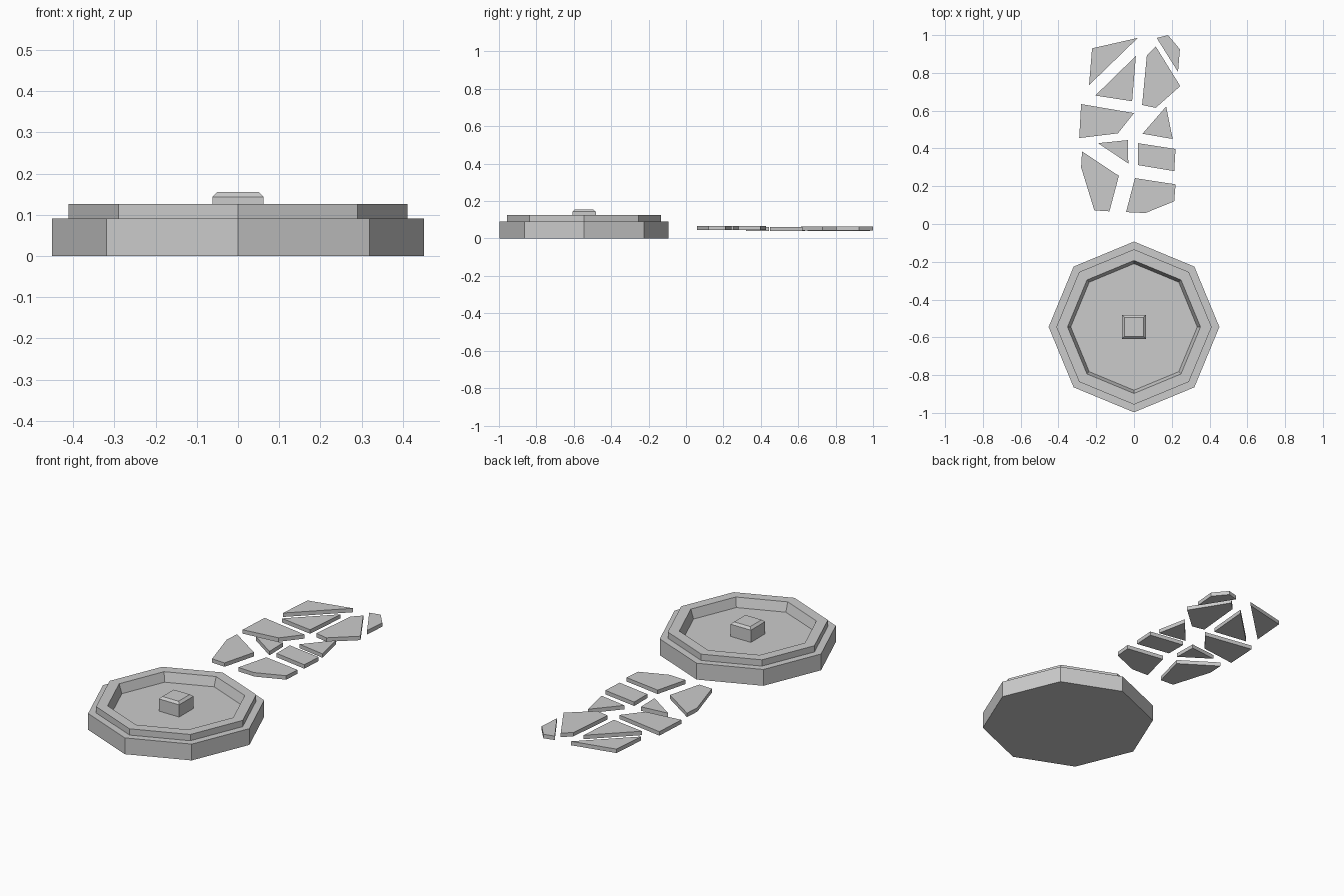
import bpy, math

if "Cube" in bpy.data.objects:
    bpy.data.objects.remove(bpy.data.objects["Cube"])

def make(name, verts, faces):
    mesh = bpy.data.meshes.new(name)
    mesh.from_pydata(verts, [], faces)
    mesh.update()
    ob = bpy.data.objects.new(name, mesh)
    bpy.context.collection.objects.link(ob)
    return ob

def stacked_rings(name, profile, n, start, centre):
    """Join n-sided rings given as (radius, z), capped at both ends."""
    verts = [(centre[0] + r * math.cos(start + math.tau * i / n),
              centre[1] + r * math.sin(start + math.tau * i / n), z)
             for r, z in profile for i in range(n)]
    faces = [tuple(range(n))[::-1]]
    for k in range(len(profile) - 1):
        for i in range(n):
            j = (i + 1) % n
            faces.append((k*n + i, k*n + j, (k+1)*n + j, (k+1)*n + i))
    last = (len(profile) - 1) * n
    faces.append(tuple(range(last, last + n)))
    return make(name, verts, faces)

CENTRE = (0, -0.545)

# Octagonal basin with stepped rim and sunken floor
stacked_rings("basin", [(0.452, 0), (0.452, 0.091), (0.411, 0.091),
                        (0.411, 0.126), (0.352, 0.126), (0.335, 0.075)],
              8, 0, CENTRE)

# Square pedestal with chamfered top
d = math.sqrt(2)
stacked_rings("pedestal", [(0.0625 * d, 0.075), (0.0625 * d, 0.143),
                           (0.05 * d, 0.155)], 4, math.pi / 4, CENTRE)

# Irregular paving stones: top height, outline
stones = [
    (0.062, [(-.222, .93), (.02, .985), (-.238, .735)]),
    (0.062, [(.01, .89), (-.01, .65), (-.205, .68)]),
    (0.064, [(.12, .985), (.18, 1.0), (.243, .925), (.233, .805)]),
    (0.064, [(.115, .94), (.245, .73), (.115, .615), (.043, .63), (.068, .893)]),
    (0.062, [(-.28, .635), (0, .587), (-.085, .48), (-.29, .455)]),
    (0.062, [(.17, .622), (.205, .45), (.045, .478)]),
    (0.068, [(.02, .428), (.22, .397), (.213, .28), (.02, .312)]),
    (0.062, [(-.19, .428), (-.033, .444), (-.03, .32)]),
    (0.068, [(-.275, .384), (-.08, .255), (-.13, .067), (-.21, .072), (-.28, .30)]),
    (0.068, [(.005, .243), (.22, .21), (.213, .12), (.06, .058), (-.042, .063)]),
]
for s, (top, outline) in enumerate(stones):
    pts = outline[::-1]  # counter-clockwise
    n = len(pts)
    verts = [(x, y, z) for z in (top - 0.022, top) for x, y in pts]
    faces = [tuple(range(n))[::-1], tuple(range(n, 2 * n))]
    faces += [(i, (i + 1) % n, n + (i + 1) % n, n + i) for i in range(n)]
    make(f"paving_stone_{s + 1}", verts, faces)
